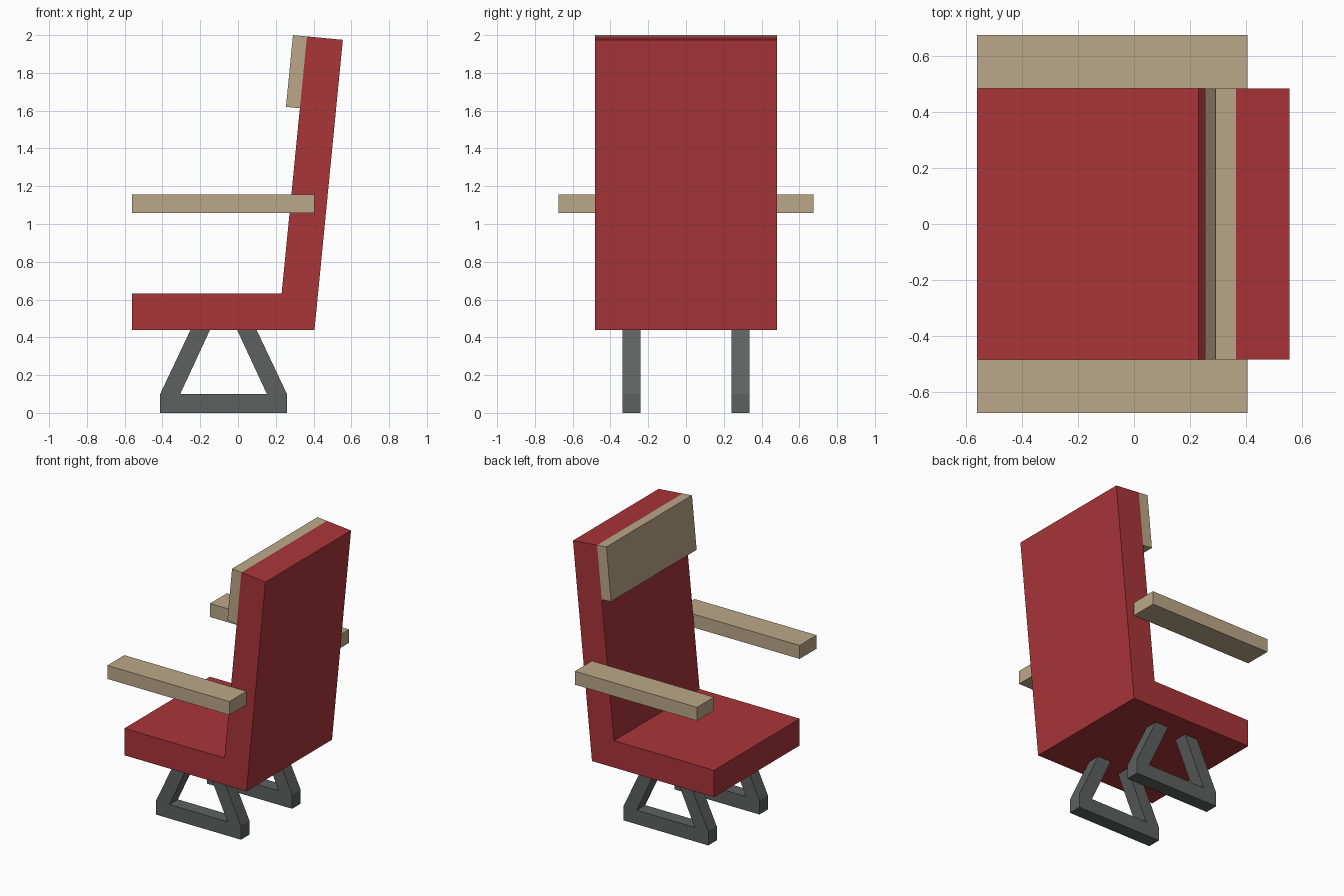
import bpy, bmesh

if "Cube" in bpy.data.objects:
    bpy.data.objects.remove(bpy.data.objects["Cube"])


def material(name, rgb):
    mat = bpy.data.materials.new(name)
    mat.diffuse_color = (*rgb, 1)
    mat.use_nodes = True
    mat.node_tree.nodes["Principled BSDF"].inputs["Base Color"].default_value = mat.diffuse_color
    return mat


RED = material("red_upholstery", (0.40, 0.035, 0.04))
TAN = material("tan_padding", (0.50, 0.39, 0.25))
GREY = material("dark_metal", (0.11, 0.12, 0.115))


def prism(name, profile, y0, y1, mat):
    """Extrude an (x, z) side profile from y0 to y1."""
    bm = bmesh.new()
    face = bm.faces.new([bm.verts.new((x, y0, z)) for x, z in profile])
    ext = bmesh.ops.extrude_face_region(bm, geom=[face])
    moved = [v for v in ext["geom"] if isinstance(v, bmesh.types.BMVert)]
    bmesh.ops.translate(bm, verts=moved, vec=(0, y1 - y0, 0))
    bmesh.ops.recalc_face_normals(bm, faces=bm.faces)
    mesh = bpy.data.meshes.new(name)
    bm.to_mesh(mesh)
    bm.free()
    mesh.materials.append(mat)
    obj = bpy.data.objects.new(name, mesh)
    bpy.context.collection.objects.link(obj)
    return obj


HALF = 0.483  # half width of the seat

# Seat and reclined backrest, one L-shaped profile
prism("seat_and_backrest",
      [(-0.56, 0.44), (0.405, 0.44), (0.555, 1.975),
       (0.365, 1.993), (0.231, 0.632), (-0.56, 0.632)],
      -HALF, HALF, RED)

# Headrest pad on the front of the backrest
prism("headrest",
      [(0.254, 1.62), (0.328, 1.613), (0.365, 1.993), (0.291, 2.0)],
      -HALF, HALF, TAN)

# Armrest and open-triangle leg frame profiles
armrest = [(-0.56, 1.059), (0.405, 1.059), (0.405, 1.155), (-0.56, 1.155)]
leg = [(-0.412, 0), (0.259, 0), (0.259, 0.1), (0.098, 0.44), (-0.005, 0.44),
       (0.153, 0.1), (-0.306, 0.1), (-0.148, 0.44), (-0.251, 0.44), (-0.412, 0.1)]

# One of each on both sides
for side, s in (("left", -1), ("right", 1)):
    prism(f"armrest_{side}", armrest, s * HALF, s * 0.675, TAN)
    prism(f"leg_frame_{side}", leg, s * 0.241, s * 0.337, GREY)
